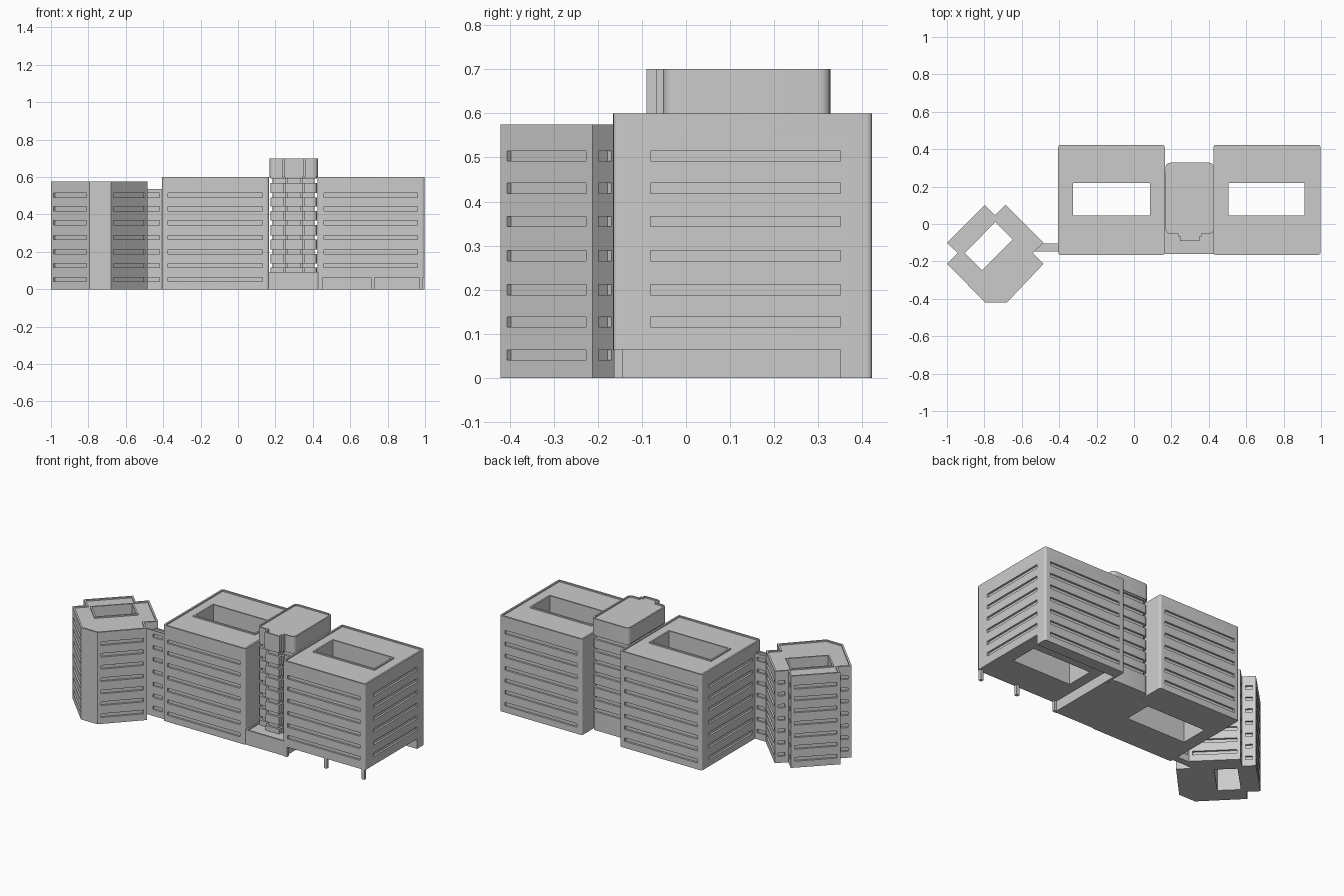
import bpy, bmesh, math
from mathutils import Vector

if "Cube" in bpy.data.objects:
    bpy.data.objects.remove(bpy.data.objects["Cube"])

FLOORS = [0.052, 0.127, 0.2, 0.277, 0.355, 0.43, 0.503]
SLOT_H, DEPTH = 0.023, 0.012


def rect(x0, x1, y0, y1):
    return [(x0, y0), (x1, y0), (x1, y1), (x0, y1)]


def rounded(pts, r, seg=4):
    """Round every corner of an outline."""
    out = []
    for i, p in enumerate(pts):
        p = Vector(p)
        a = p + (Vector(pts[i - 1]) - p).normalized() * r
        b = p + (Vector(pts[(i + 1) % len(pts)]) - p).normalized() * r
        for k in range(seg + 1):
            t = k / seg
            out.append(a * (1 - t) ** 2 + p * 2 * t * (1 - t) + b * t * t)
    return out


def offset(pts, d):
    """Move a counter-clockwise outline outward by d."""
    out = []
    for i, p in enumerate(pts):
        p = Vector(p)
        e1 = (p - Vector(pts[i - 1])).normalized()
        e2 = (Vector(pts[(i + 1) % len(pts)]) - p).normalized()
        n1, n2 = Vector((e1.y, -e1.x)), Vector((e2.y, -e2.x))
        out.append(p + (n1 + n2) * d / (1 + n1.dot(n2)))
    return out


def finish(name, bm, smooth=False):
    bmesh.ops.recalc_face_normals(bm, faces=bm.faces)
    me = bpy.data.meshes.new(name)
    bm.to_mesh(me)
    bm.free()
    ob = bpy.data.objects.new(name, me)
    bpy.context.collection.objects.link(ob)
    if smooth:
        smooth_by_angle(ob)
    return ob


def smooth_by_angle(ob):
    bpy.ops.object.select_all(action='DESELECT')
    ob.select_set(True)
    bpy.context.view_layer.objects.active = ob
    bpy.ops.object.shade_smooth_by_angle(angle=math.radians(30))


def loft(name, pts, profile, closed=False, smooth=False):
    """Stack offset copies of an outline; profile = [(offset, z), ...]."""
    bm = bmesh.new()
    loops = [[bm.verts.new((p[0], p[1], z)) for p in offset(pts, d)] for d, z in profile]
    n = len(pts)
    pairs = list(zip(loops, loops[1:]))
    if closed:
        pairs.append((loops[-1], loops[0]))
    else:
        bm.faces.new(loops[0])
        bm.faces.new(loops[-1])
    for a, b in pairs:
        for i in range(n):
            j = (i + 1) % n
            bm.faces.new((a[i], a[j], b[j], b[i]))
    return finish(name, bm, smooth)


def rim(name, pts, w, z0, z1):
    """Thin parapet running around an outline (negative w goes inward)."""
    return loft(name, pts, [(0, z0), (0, z1), (w, z1), (w, z0)], closed=True)


def slot_cutter(walls):
    """One cutter holding all window strips; wall = (start, end, floor heights)."""
    bm = bmesh.new()
    for a, b, floors in walls:
        a, b = Vector(a), Vector(b)
        t = (b - a).normalized()
        n = Vector((t.y, -t.x)) * DEPTH
        for z in floors:
            lo, hi = [[bm.verts.new((p.x, p.y, z + s * SLOT_H / 2))
                       for p in (a - n, a + n, b + n, b - n)] for s in (-1, 1)]
            bm.faces.new(lo)
            bm.faces.new(hi)
            for i in range(4):
                j = (i + 1) % 4
                bm.faces.new((lo[i], lo[j], hi[j], hi[i]))
    return finish("window_cutter", bm)


def cut(ob, cutters):
    for c in cutters:
        m = ob.modifiers.new("cut", 'BOOLEAN')
        m.operation, m.object, m.solver = 'DIFFERENCE', c, 'EXACT'
    dg = bpy.context.evaluated_depsgraph_get()
    ob_mesh = bpy.data.meshes.new_from_object(ob.evaluated_get(dg))
    ob.modifiers.clear()
    ob.data = ob_mesh
    for c in cutters:
        bpy.data.objects.remove(c)
    smooth_by_angle(ob)


def building(name, outline, hole, walls, top, extra=()):
    """Block with open courtyard, window strips and parapets."""
    roof = top - 0.008
    ob = loft(name, outline, [(0, 0), (0, roof)])
    court = loft("court_cutter", hole, [(0, -0.1), (0, 1)])
    cut(ob, [court, *extra, slot_cutter(walls)])
    rim(name + "_parapet", outline, -0.011, roof, top)
    rim(name + "_courtyard_rim", hole, 0.01, roof, top)


# Central block
Y0, Y1 = -0.165, 0.422
building("central_block", rounded(rect(-0.405, 0.165, Y0, Y1), 0.014),
         rect(-0.325, 0.085, 0.045, 0.22),
         [((-0.375, Y0), (0.13, Y0), FLOORS),
          ((0.13, Y1), (-0.375, Y1), FLOORS),
          ((-0.405, 0.35), (-0.405, -0.08), FLOORS)], 0.6)

# Right block with open ground floor
under = loft("undercroft_cutter", rect(0.44, 1.1, -0.25, 0.35), [(0, -0.1), (0, 0.063)])
building("right_block", rounded(rect(0.425, 0.997, Y0, Y1), 0.014),
         rect(0.505, 0.912, 0.045, 0.22),
         [((0.46, Y0), (0.96, Y0), FLOORS[1:]),
          ((0.96, Y1), (0.46, Y1), FLOORS),
          ((0.997, -0.08), (0.997, 0.35), FLOORS[1:])], 0.6, [under])
for i, x in enumerate((0.445, 0.72, 0.98)):
    loft(f"ground_pillar_{i + 1}", rect(x - 0.01, x + 0.01, -0.163, -0.144), [(0, 0), (0, 0.07)])

# Entrance podium between the blocks
loft("entrance_podium", rect(0.163, 0.427, -0.16, 0.27), [(0, 0), (0, 0.084)])
rim("podium_parapet", rect(0.163, 0.427, -0.16, 0.27), -0.01, 0.084, 0.092)

# Central tower: front bay, window bands all round, solid crown
tower = (rounded(rect(0.168, 0.427, -0.052, 0.328), 0.03)[2:])
full = rounded(rect(0.168, 0.427, -0.052, 0.328), 0.03)
bay = [(0.235, -0.052), (0.235, -0.068), (0.246, -0.068), (0.246, -0.09),
       (0.35, -0.09), (0.35, -0.068), (0.361, -0.068), (0.361, -0.052)]
tower = full[:5] + bay + full[5:]
prof = [(-0.005, 0.0)]
for z in FLOORS[1:] + [0.58]:
    lo, hi = z - SLOT_H / 2, z + SLOT_H / 2
    prof += [(-0.005, lo), (-0.017, lo), (-0.017, hi), (-0.005, hi)]
prof += [(-0.005, 0.6), (0, 0.6), (0, 0.7), (-0.009, 0.7), (-0.009, 0.692)]
loft("tower", tower, prof, smooth=True)

# Left pavilion turned 45 degrees
pav = [(-0.795, -0.42), (-0.68, -0.42), (-0.483, -0.212), (-0.542, -0.155),
       (-0.483, -0.10), (-0.687, 0.102), (-0.742, 0.047), (-0.798, 0.102),
       (-1.0, -0.10), (-0.943, -0.155), (-1.0, -0.212)]
pav_walls = []
for i in range(1, len(pav)):
    a, b = Vector(pav[i]), Vector(pav[(i + 1) % len(pav)])
    t = (b - a).normalized() * 0.02
    pav_walls.append((a + t, b - t, FLOORS))
building("left_pavilion", pav,
         [(-0.905, -0.155), (-0.812, -0.247), (-0.648, -0.082), (-0.742, 0.01)],
         pav_walls, 0.575)

# Link corridor
link = rect(-0.535, -0.4, -0.147, -0.105)
corridor = loft("link_corridor", link, [(0, 0), (0, 0.527)])
cut(corridor, [slot_cutter([((-0.487, -0.147), (-0.42, -0.147), FLOORS),
                            ((-0.42, -0.105), (-0.475, -0.105), FLOORS)])])
rim("corridor_parapet", link, -0.008, 0.527, 0.535)
